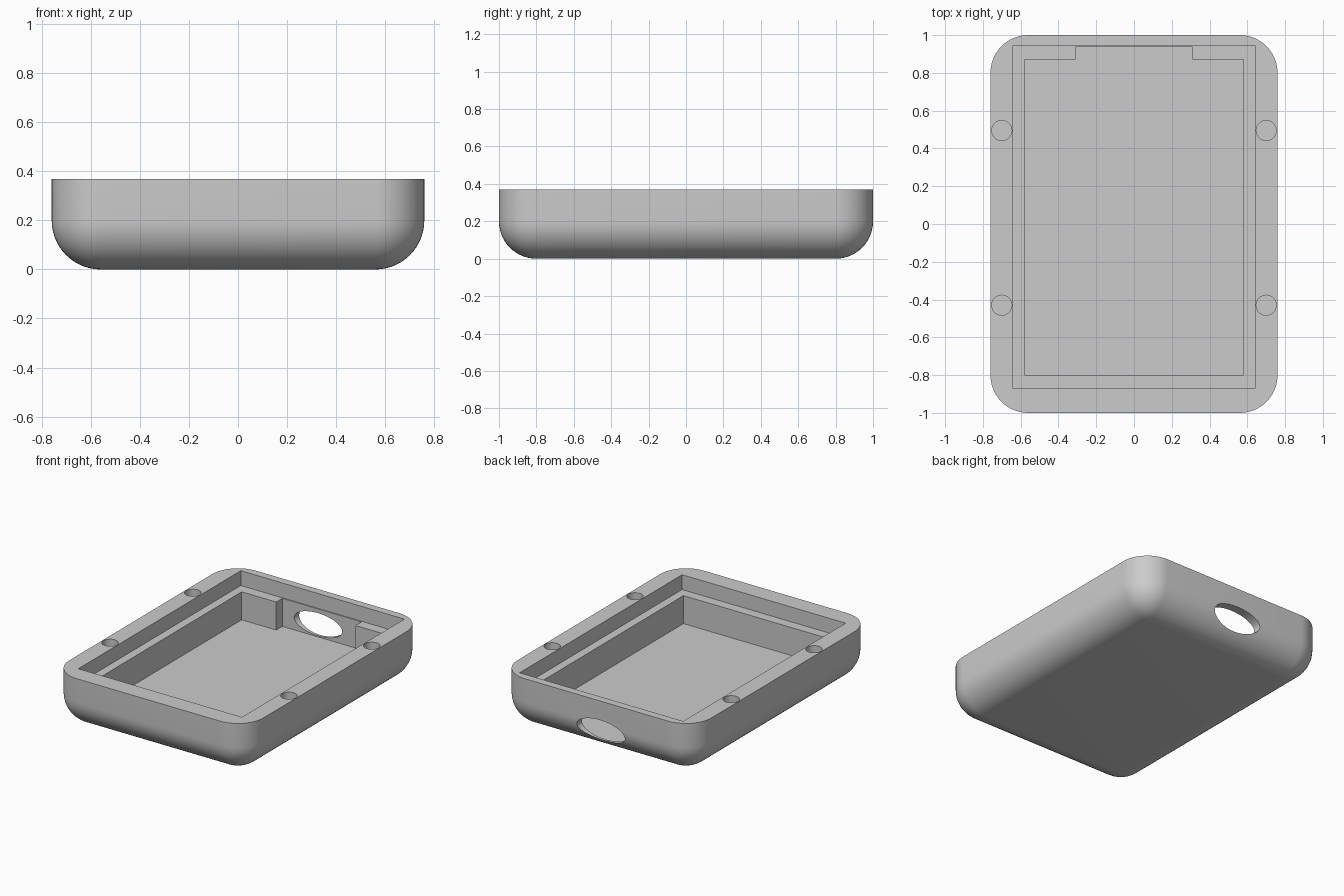
import bpy
import bmesh
from math import radians
from mathutils import Matrix, Vector

if "Cube" in bpy.data.objects:
    bpy.data.objects.remove(bpy.data.objects["Cube"], do_unlink=True)

HEIGHT, ABOVE = 0.37, 0.6
LEDGE_Z, FLOOR_Z = 0.265, 0.067

grey = bpy.data.materials.new("plain grey")
grey.use_nodes = True
colour = (0.6, 0.6, 0.6, 1)
grey.diffuse_color = colour
grey.node_tree.nodes["Principled BSDF"].inputs["Base Color"].default_value = colour


def add_object(name, bm):
    bmesh.ops.recalc_face_normals(bm, faces=bm.faces)
    mesh = bpy.data.meshes.new(name)
    bm.to_mesh(mesh)
    bm.free()
    mesh.materials.append(grey)
    obj = bpy.data.objects.new(name, mesh)
    bpy.context.collection.objects.link(obj)
    return obj


def box_mesh(low, high):
    low, high = Vector(low), Vector(high)
    bm = bmesh.new()
    bmesh.ops.create_cube(bm, size=1, matrix=Matrix.Translation((low + high) / 2)
                          @ Matrix.Diagonal((*(high - low), 1)))
    return bm


def box_cutter(name, low, high):
    return add_object(name, box_mesh(low, high))


def round_cutter(name, centre, rx, ry, depth, rotation=Matrix()):
    bm = bmesh.new()
    bmesh.ops.create_cone(bm, cap_ends=True, segments=48, radius1=1, radius2=1, depth=depth,
                          matrix=Matrix.Translation(centre) @ rotation
                          @ Matrix.Diagonal((rx, ry, 1, 1)))
    return add_object(name, bm)


# Rounded block, sliced flat at the rim
bm = box_mesh((-0.76, -1, 0), (0.76, 1, 0.8))
bmesh.ops.bevel(bm, geom=bm.edges[:], offset=0.2, segments=14, profile=0.5, affect='EDGES')
cut = bmesh.ops.bisect_plane(bm, geom=bm.verts[:] + bm.edges[:] + bm.faces[:],
                             plane_co=(0, 0, HEIGHT), plane_no=(0, 0, 1), clear_outer=True)
rim = [e for e in cut["geom_cut"] if isinstance(e, bmesh.types.BMEdge)]
bmesh.ops.edgeloop_fill(bm, edges=rim)
case = add_object("case_tray", bm)

# Lid recess, inner pocket and the notch behind the port
cutters = [
    box_cutter("lid_recess", (-0.64, -0.87, LEDGE_Z), (0.64, 0.945, ABOVE)),
    box_cutter("inner_pocket", (-0.58, -0.80, FLOOR_Z), (0.58, 0.87, ABOVE)),
    box_cutter("port_notch", (-0.31, 0.5, FLOOR_Z), (0.31, 0.938, ABOVE)),
    # Oval port through the back wall
    round_cutter("port_hole", (-0.03, 0.95, 0.155), 0.188, 0.08, 0.3,
                 Matrix.Rotation(radians(90), 4, 'X')),
]

# Blind screw holes in the side rims
for x in (-0.70, 0.70):
    for y in (-0.43, 0.495):
        cutters.append(round_cutter("screw_hole", (x, y, HEIGHT), 0.053, 0.053, 0.32))

bpy.context.view_layer.objects.active = case
for cutter in cutters:
    mod = case.modifiers.new(cutter.name, 'BOOLEAN')
    mod.operation = 'DIFFERENCE'
    mod.solver = 'EXACT'
    mod.object = cutter
    bpy.ops.object.modifier_apply(modifier=mod.name)
    bpy.data.objects.remove(cutter, do_unlink=True)

# Smooth rounded surfaces, sharp cut edges
bpy.ops.object.select_all(action='DESELECT')
case.select_set(True)
bpy.ops.object.shade_smooth_by_angle(angle=radians(30))
